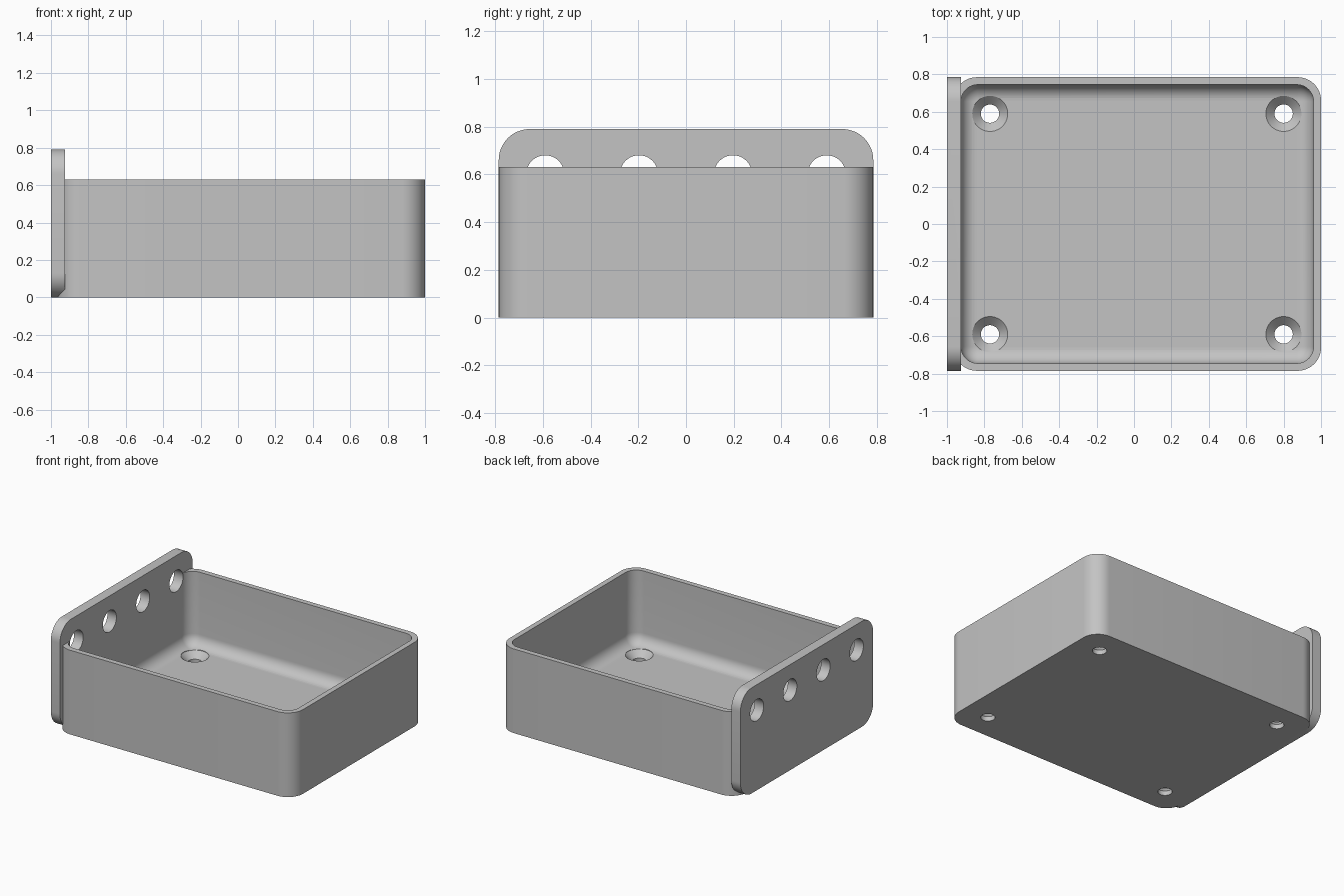
import bpy
import bmesh
from math import sin, cos, pi, radians
from mathutils import Matrix

cube = bpy.data.objects.get("Cube")
if cube:
    bpy.data.objects.remove(cube, do_unlink=True)

GREY = (0.55, 0.55, 0.55, 1)
mat = bpy.data.materials.new("grey_plastic")
mat.use_nodes = True
mat.diffuse_color = GREY
mat.node_tree.nodes["Principled BSDF"].inputs["Base Color"].default_value = GREY

TRAY_LEFT, TRAY_RIGHT, HALF_Y = -0.965, 1.0, 0.785
TRAY_TOP, PLATE_TOP = 0.63, 0.79
WALL, FLOOR, FILLET = 0.04, 0.08, 0.085
PLATE_FACE = TRAY_LEFT + WALL


def rounded_rect(u0, u1, v0, v1, r, steps=12):
    """Counter-clockwise outline of a rectangle with round corners."""
    corners = [(u1 - r, v1 - r), (u0 + r, v1 - r), (u0 + r, v0 + r), (u1 - r, v0 + r)]
    pts = []
    for i, (cu, cv) in enumerate(corners):
        for k in range(steps + 1):
            a = (i + k / steps) * pi / 2
            pts.append((cu + r * cos(a), cv + r * sin(a)))
    return pts


def circle(cu, cv, r, n=48):
    return [(cu + r * cos(2 * pi * k / n), cv + r * sin(2 * pi * k / n)) for k in range(n)]


def loft(name, rings, matrix=Matrix()):
    """Closed solid through (outline, height) rings, lowest first."""
    bm = bmesh.new()
    loops = [[bm.verts.new((u, v, h)) for u, v in outline] for outline, h in rings]
    for a, b in zip(loops, loops[1:]):
        for i in range(len(a)):
            j = (i + 1) % len(a)
            bm.faces.new((a[i], a[j], b[j], b[i]))
    bm.faces.new(loops[0][::-1])
    bm.faces.new(loops[-1])
    bm.transform(matrix)
    bmesh.ops.recalc_face_normals(bm, faces=bm.faces)
    mesh = bpy.data.meshes.new(name)
    bm.to_mesh(mesh)
    bm.free()
    mesh.materials.append(mat)
    obj = bpy.data.objects.new(name, mesh)
    bpy.context.collection.objects.link(obj)
    return obj


def combine(target, tool, operation):
    """Apply a boolean and discard the tool object."""
    mod = target.modifiers.new(tool.name, 'BOOLEAN')
    mod.operation, mod.object, mod.solver = operation, tool, 'EXACT'
    bpy.context.view_layer.objects.active = target
    bpy.ops.object.modifier_apply(modifier=mod.name)
    bpy.data.objects.remove(tool, do_unlink=True)


# Maps outline (u, v) and height h to (y, z) and x
SIDEWAYS = Matrix(((0, 0, 1, 0), (1, 0, 0, 0), (0, 1, 0, 0), (0, 0, 0, 1)))

# Solid tray block
outer = rounded_rect(TRAY_LEFT, TRAY_RIGHT, -HALF_Y, HALF_Y, 0.125)
tray = loft("tray_with_mounting_plate", [(outer, 0), (outer, TRAY_TOP)])

# Upright mounting plate on the end
outline = rounded_rect(-HALF_Y, HALF_Y, 0, PLATE_TOP, 0.13)
plate = loft("mounting_plate", [(outline, -1), (outline, PLATE_FACE)], SIDEWAYS)
combine(tray, plate, 'UNION')


# Cavity with a filleted floor edge
def cavity_outline(inset):
    d = WALL + inset
    return rounded_rect(TRAY_LEFT + d, TRAY_RIGHT - d, -HALF_Y + d, HALF_Y - d, 0.09 - inset)


rings = []
for k in range(11):
    a = k / 10 * pi / 2
    rings.append((cavity_outline(FILLET * (1 - sin(a))), FLOOR + FILLET * (1 - cos(a))))
rings.append((cavity_outline(0), 1))
combine(tray, loft("cavity", rings), 'DIFFERENCE')

# Countersunk floor holes
for x in (-0.77, 0.80):
    for y in (-0.59, 0.59):
        small, large = circle(x, y, 0.049), circle(x, y, 0.095)
        hole = loft("floor_hole", [(small, -0.1), (small, FLOOR - 0.046),
                                   (large, FLOOR), (large, FLOOR + 0.1)])
        combine(tray, hole, 'DIFFERENCE')

# Row of round holes through the plate
for y in (-0.59, -0.197, 0.197, 0.59):
    ring = circle(y, 0.6, 0.08)
    combine(tray, loft("plate_hole", [(ring, -1.1), (ring, -0.88)], SIDEWAYS), 'DIFFERENCE')

# Smooth shading with crisp edges
bpy.ops.object.select_all(action='DESELECT')
tray.select_set(True)
bpy.context.view_layer.objects.active = tray
bpy.ops.object.shade_smooth_by_angle(angle=radians(30))
